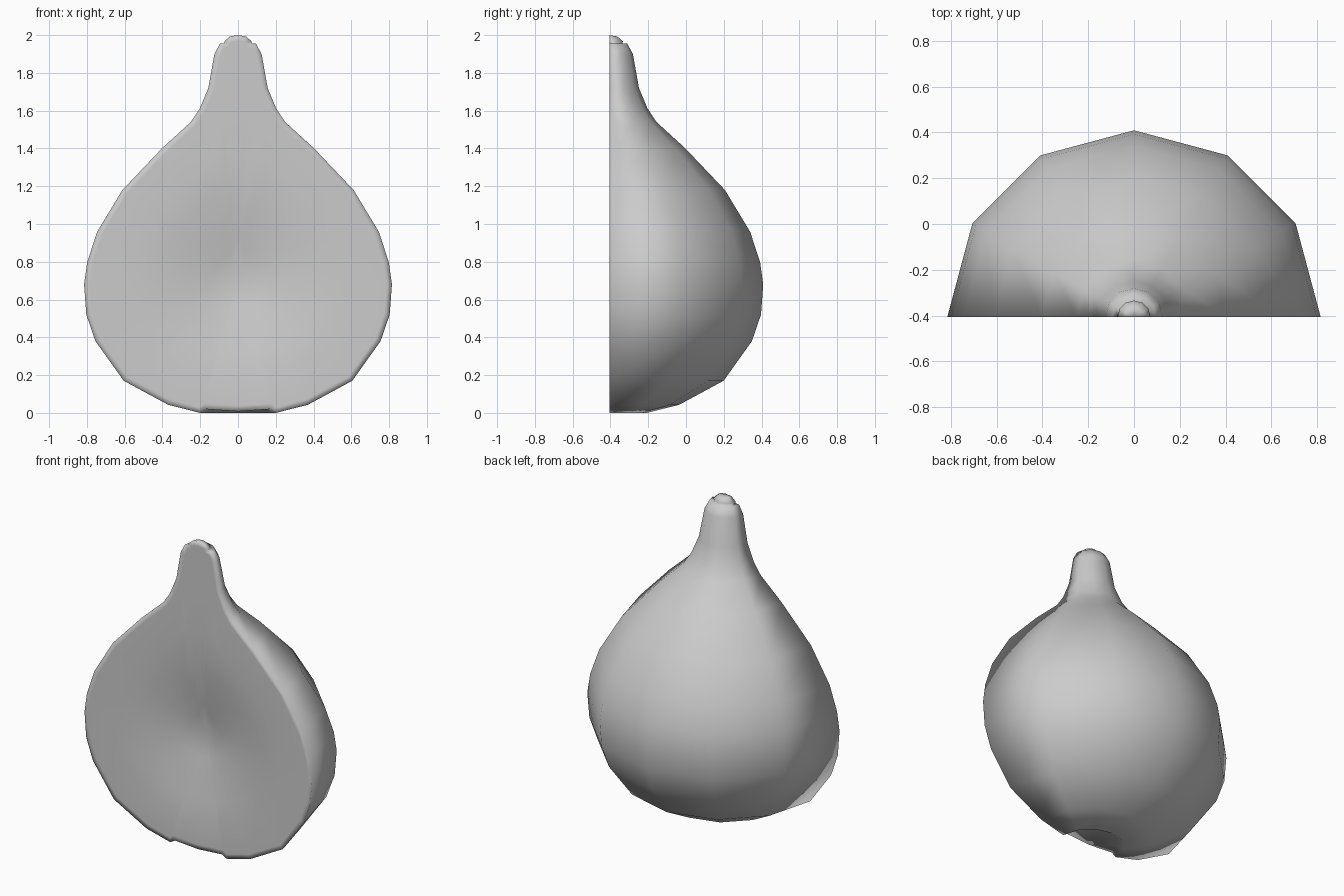
import bpy, bmesh
from math import pi, cos, sin, hypot

cube = bpy.data.objects.get("Cube")
if cube:
    bpy.data.objects.remove(cube)

CUT_Y = -0.406      # plane of the cut face
SEGMENTS = 6        # sides around the half turn
CORE_Z = 0.7        # middle of the hollow

# Profile (radius, height) from the dimpled base to the stem tip
profile = [(0.17, 0.02), (0.2, 0), (0.37, 0.043), (0.605, 0.17), (0.755, 0.38),
           (0.803, 0.52), (0.815, 0.68), (0.798, 0.8), (0.745, 0.96), (0.612, 1.18),
           (0.403, 1.4), (0.25, 1.54), (0.203, 1.61), (0.157, 1.72), (0.125, 1.9),
           (0.095, 1.955), (0.07, 1.957), (0.072, 1.967), (0.042, 1.993)]


def hollow(x, z):
    """Depth of the small hollow in the cut face."""
    u = hypot(x / 0.5, (z - CORE_Z) / 0.55)
    return 0.09 * max(0, 1 - u) ** 1.1


def bridge(bm, a, b):
    """Join two closed loops of equal length with quads."""
    for i in range(len(a)):
        j = (i + 1) % len(a)
        bm.faces.new((a[i], a[j], b[j], b[i]))


bm = bmesh.new()

# Rounded skin: half lathe with a pole at each end
base = bm.verts.new((0, CUT_Y, 0.008))
tip = bm.verts.new((0, CUT_Y, 2))
columns = []
for s in range(SEGMENTS + 1):
    a = pi * s / SEGMENTS
    columns.append([bm.verts.new((r * cos(a), CUT_Y + r * sin(a), z)) for r, z in profile])
for left, right in zip(columns, columns[1:]):
    bm.faces.new((base, right[0], left[0]))
    bm.faces.new((tip, left[-1], right[-1]))
    for i in range(len(profile) - 1):
        bm.faces.new((left[i], right[i], right[i + 1], left[i + 1]))

# Cut face: narrow rim first, then rings sinking into the hollow
outline = [base] + columns[0] + [tip] + columns[-1][::-1]
cap = bm.faces.new(outline)
bmesh.ops.recalc_face_normals(bm, faces=bm.faces)
bmesh.ops.inset_region(bm, faces=[cap], thickness=0.03, use_even_offset=False)
ring = [loop.vert for loop in cap.loops]
rim = [v.co.copy() for v in ring]
bm.faces.remove(cap)
for k in (0.75, 0.55, 0.35, 0.18):
    inner = []
    for p in rim:
        x, z = p.x * k, CORE_Z + (p.z - CORE_Z) * k
        inner.append(bm.verts.new((x, CUT_Y + hollow(x, z), z)))
    bridge(bm, ring, inner)
    ring = inner
core = bm.verts.new((0, CUT_Y + hollow(0, CORE_Z), CORE_Z))
for i in range(len(ring)):
    bm.faces.new((ring[i], ring[(i + 1) % len(ring)], core))

bmesh.ops.recalc_face_normals(bm, faces=bm.faces)
for f in bm.faces:
    f.smooth = True

mesh = bpy.data.meshes.new("half_fruit")
bm.to_mesh(mesh)
bm.free()
fruit = bpy.data.objects.new("half_fruit", mesh)
bpy.context.collection.objects.link(fruit)

# Plain grey skin
grey = bpy.data.materials.new("plain_grey")
grey.use_nodes = True
colour = (0.6, 0.6, 0.6, 1)
grey.diffuse_color = colour
grey.node_tree.nodes["Principled BSDF"].inputs["Base Color"].default_value = colour
mesh.materials.append(grey)
